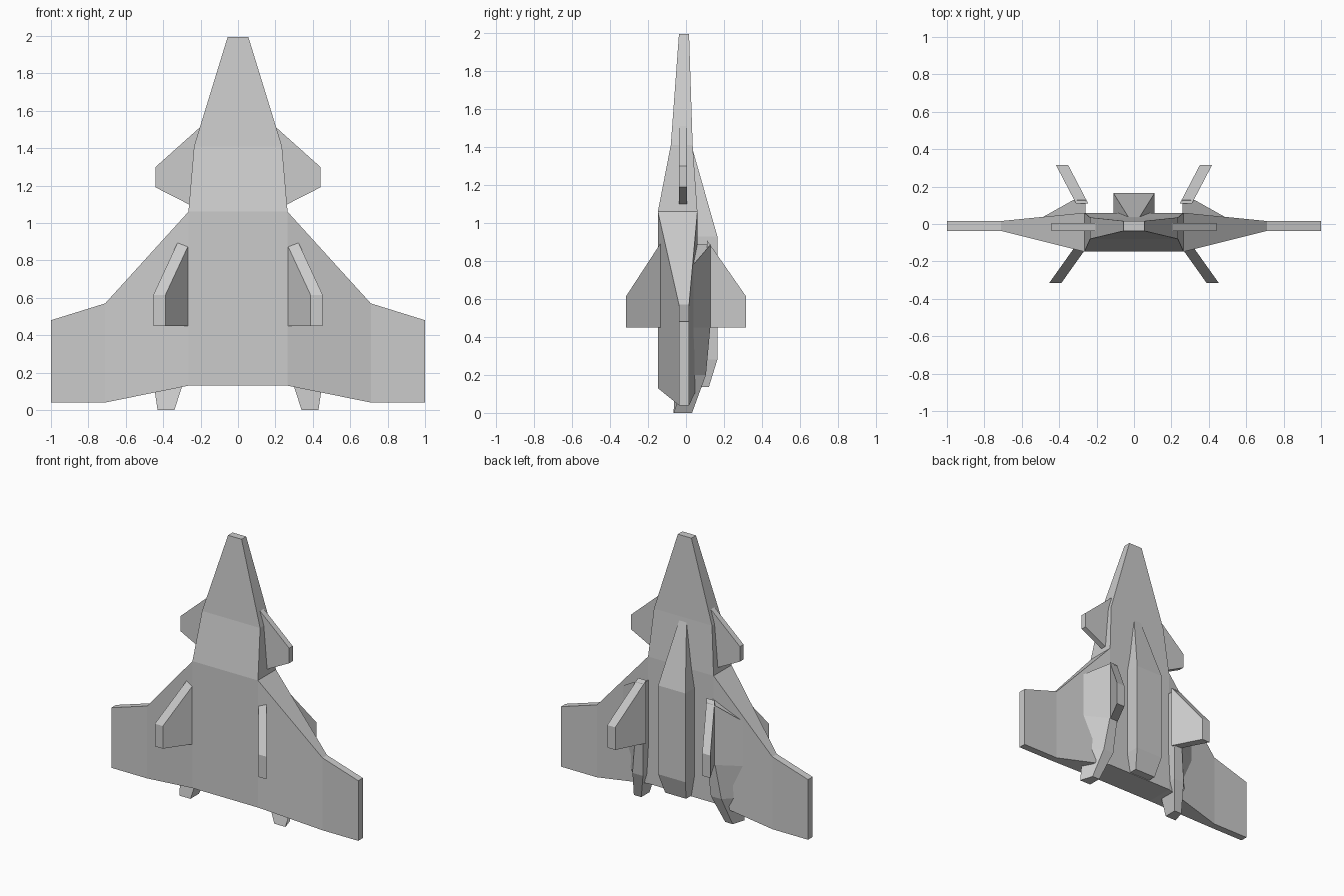
import bpy, bmesh

if "Cube" in bpy.data.objects:
    bpy.data.objects.remove(bpy.data.objects["Cube"])


def add_loft(bm, sections, cap_start=True, cap_end=True):
    """Skin a row of matching closed sections with flat quads."""
    rings = [[bm.verts.new(p) for p in s] for s in sections]
    n = len(rings[0])
    for a, b in zip(rings, rings[1:]):
        for i in range(n):
            j = (i + 1) % n
            bm.faces.new((a[i], a[j], b[j], b[i]))
    if cap_start:
        bm.faces.new(rings[0])
    if cap_end:
        bm.faces.new(rings[-1])


def finish(name, bm, mirror=False):
    bmesh.ops.remove_doubles(bm, verts=bm.verts, dist=0.0005)
    bmesh.ops.recalc_face_normals(bm, faces=bm.faces)
    mesh = bpy.data.meshes.new(name)
    bm.to_mesh(mesh)
    bm.free()
    ob = bpy.data.objects.new(name, mesh)
    bpy.context.collection.objects.link(ob)
    if mirror:
        ob.modifiers.new("Mirror", "MIRROR").use_mirror_merge = False
    return ob


def loft(name, sections, mirror=False):
    bm = bmesh.new()
    add_loft(bm, sections)
    return finish(name, bm, mirror)


def wing_section(x, front, back, low, high):
    return [(x, front, low), (x, back, low), (x, back, high), (x, front, high)]


def level_section(z, half, front, back):
    return [(-half, front, z), (half, front, z), (half, back, z), (-half, back, z)]


# Hull: wings and centre body lofted across x, nose lofted up from the centre
half_wing = [(0.265, -0.148, 0.06, 0.13, 1.06),
             (0.71, -0.037, 0.016, 0.04, 0.57),
             (1.0, -0.037, 0.016, 0.04, 0.48)]
stations = [(-s[0], *s[1:]) for s in reversed(half_wing)] + half_wing
bm = bmesh.new()
add_loft(bm, [wing_section(*s) for s in stations])
bm.faces.ensure_lookup_table()
shoulder = [f for f in bm.faces if all(v.co.z > 1.05 for v in f.verts)]
bmesh.ops.delete(bm, geom=shoulder, context="FACES_ONLY")
add_loft(bm, [level_section(1.06, 0.265, -0.148, 0.06),
              level_section(1.41, 0.235, -0.08, 0.035),
              level_section(1.995, 0.055, -0.037, 0.016)], cap_start=False)
finish("hull", bm)

# Spine along the back
loft("back_spine", [level_section(1.38, 0.03, 0.01, 0.037),
                    level_section(0.93, 0.11, 0.01, 0.165),
                    level_section(0.28, 0.11, 0.01, 0.165),
                    level_section(0.135, 0.085, 0.01, 0.12)])

# Small forward winglets
outline = [(0.205, 1.51), (0.44, 1.30), (0.44, 1.19), (0.205, 1.07)]
loft("forward_winglet", [[(x, y, z) for x, z in outline] for y in (-0.037, 0.005)], True)

# Engine pods on the back of the wings
loft("engine_pod", [
    [(0.26, 0.128, 0.89), (0.325, 0.128, 0.885), (0.50, 0.03, 0.77), (0.26, 0.02, 0.89)],
    [(0.26, 0.128, 0.45), (0.325, 0.128, 0.45), (0.50, 0.03, 0.45), (0.26, 0.02, 0.45)],
    [(0.275, 0.105, 0.2), (0.36, 0.105, 0.2), (0.46, 0.0, 0.2), (0.275, -0.06, 0.2)],
    [(0.34, 0.032, 0.0), (0.40, 0.032, 0.0), (0.43, -0.065, 0.0), (0.34, -0.065, 0.0)],
], True)


# Slanted fins: a swept outline in (x, y, z), given thickness along x
def fin(name, root, tip):
    (rx, ry, rz), (tx, ty, tz) = root, tip
    side = [(rx, ry, 0.45), (rx, ry, rz), (tx, ty, tz), (tx, ty, 0.45)]
    loft(name, [[(x + t, y, z) for x, y, z in side] for t in (0, 0.065)], True)


fin("front_fin", (0.235, -0.10, 0.945), (0.388, -0.315, 0.615))
fin("back_fin", (0.245, 0.11, 0.91), (0.352, 0.315, 0.615))
